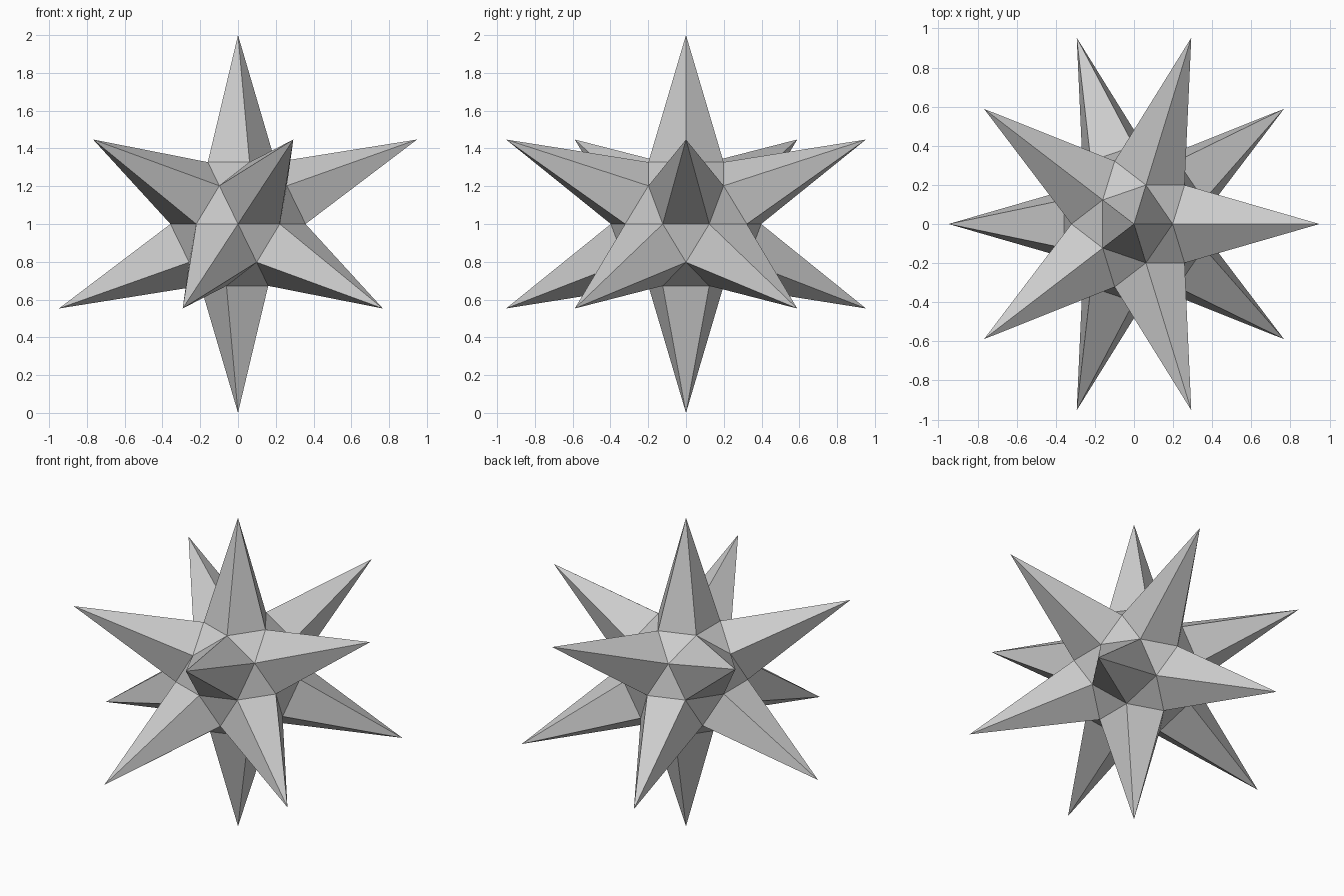
import bpy, bmesh
from math import sin, cos, radians, sqrt
from itertools import combinations
from mathutils import Vector

if "Cube" in bpy.data.objects:
    bpy.data.objects.remove(bpy.data.objects["Cube"], do_unlink=True)

CENTRE = Vector((0, 0, 1))
TIP_SIZE = Vector((1.06, 1.12, 1.0))       # reach of the spike tips
CORE_SIZE = Vector((0.376, 0.398, 0.385))  # reach of the core corners

# Twelve spike directions: two poles and two staggered rings of five
dirs = [Vector((0, 0, 1)), Vector((0, 0, -1))]
for start, side in ((0, 1), (36, -1)):
    for i in range(5):
        a = radians(start + 72 * i)
        dirs.append(Vector((2 * cos(a), 2 * sin(a), side)) / sqrt(5))


def adjacent(i, j):
    return i != j and dirs[i].dot(dirs[j]) > 0.4


bm = bmesh.new()

# Core corners lie midway between neighbouring spikes
corners = {}
for i, j in combinations(range(12), 2):
    if adjacent(i, j):
        mid = (dirs[i] + dirs[j]).normalized()
        corners[frozenset((i, j))] = bm.verts.new(CENTRE + mid * CORE_SIZE)

# Core triangles between each three neighbouring spikes
for trio in combinations(range(12), 3):
    pairs = [frozenset(p) for p in combinations(trio, 2)]
    if all(p in corners for p in pairs):
        bm.faces.new([corners[p] for p in pairs])

# Five-sided spikes over the open pentagons of the core
for i, d in enumerate(dirs):
    tip = bm.verts.new(CENTRE + d * TIP_SIZE)
    around = [j for j in range(12) if adjacent(i, j)]
    for j, k in combinations(around, 2):
        if adjacent(j, k):
            bm.faces.new((tip, corners[frozenset((i, j))], corners[frozenset((i, k))]))

bmesh.ops.recalc_face_normals(bm, faces=bm.faces)
mesh = bpy.data.meshes.new("spiked_star")
bm.to_mesh(mesh)
bm.free()

# Plain grey surface
grey = bpy.data.materials.new("light grey")
grey.use_nodes = True
grey.diffuse_color = (0.6, 0.6, 0.6, 1)
grey.node_tree.nodes["Principled BSDF"].inputs["Base Color"].default_value = (0.6, 0.6, 0.6, 1)
mesh.materials.append(grey)

star = bpy.data.objects.new("spiked_star", mesh)
bpy.context.collection.objects.link(star)
